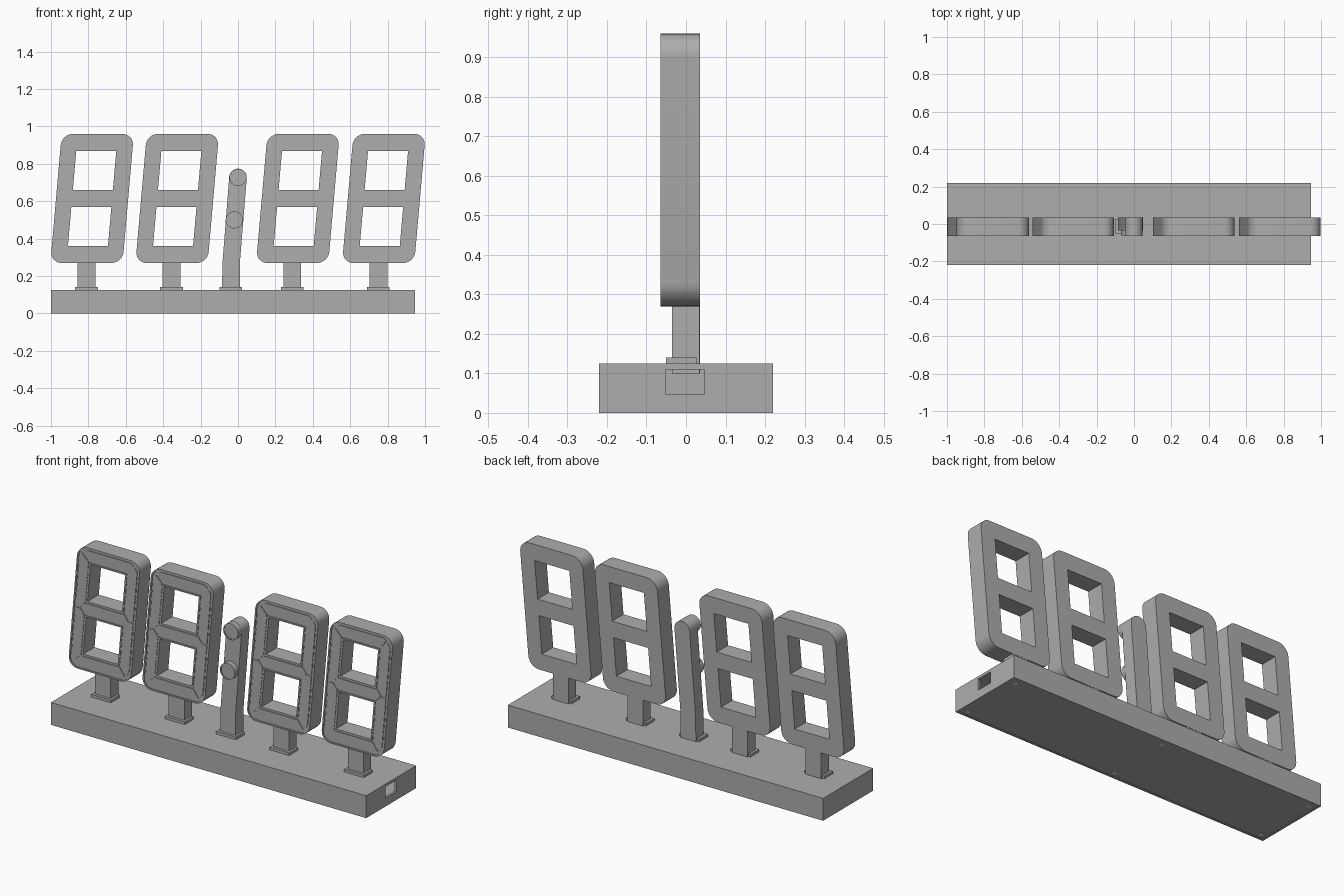
import bpy, math
from mathutils import Matrix, Vector

cube = bpy.data.objects.get("Cube")
if cube:
    bpy.data.objects.remove(cube)

SLANT = 0.0875
FRONT, BACK = -0.065, 0.035


def material(name, value):
    m = bpy.data.materials.new(name)
    m.use_nodes = True
    colour = (value, value, value, 1)
    m.diffuse_color = colour
    m.node_tree.nodes["Principled BSDF"].inputs["Base Color"].default_value = colour
    return m


grey = material("grey plastic", 0.42)
pale = material("pale grey", 0.75)


def add(name, mesh, mat):
    obj = bpy.data.objects.new(name, mesh)
    bpy.context.collection.objects.link(obj)
    mesh.materials.clear()
    mesh.materials.append(mat)
    return obj


def smooth(obj):
    bpy.ops.object.select_all(action="DESELECT")
    obj.select_set(True)
    bpy.context.view_layer.objects.active = obj
    bpy.ops.object.shade_smooth_by_angle(angle=math.radians(30))


def plate(name, loops, y0, y1, origin=(0, 0), slant=0, mat=grey):
    """Extrude closed x-z outlines (nested ones become holes) from y0 to y1."""
    curve = bpy.data.curves.new(name, "CURVE")
    curve.dimensions, curve.fill_mode = "2D", "BOTH"
    curve.extrude = (y1 - y0) / 2
    for loop in loops:
        spline = curve.splines.new("POLY")
        spline.points.add(len(loop) - 1)
        for point, (x, z) in zip(spline.points, loop):
            point.co = (origin[0] + x + slant * z, origin[1] + z, 0, 1)
        spline.use_cyclic_u = True
    temp = bpy.data.objects.new(name, curve)
    bpy.context.collection.objects.link(temp)
    graph = bpy.context.evaluated_depsgraph_get()
    mesh = bpy.data.meshes.new_from_object(temp.evaluated_get(graph))
    bpy.data.objects.remove(temp)
    mesh.transform(Matrix.Translation((0, (y0 + y1) / 2, 0)) @ Matrix.Rotation(math.pi / 2, 4, "X"))
    obj = add(name, mesh, mat)
    smooth(obj)
    return obj


def box(name, lo, hi):
    bpy.ops.mesh.primitive_cube_add(size=1)
    obj = bpy.context.object
    obj.name = name
    lo, hi = Vector(lo), Vector(hi)
    obj.data.transform(Matrix.Translation((lo + hi) / 2) @ Matrix.Diagonal((hi - lo).to_4d()))
    obj.data.materials.append(grey)
    return obj


def cut(obj, cutters):
    for cutter in cutters:
        cutter.hide_render = True
        mod = obj.modifiers.new("cut", "BOOLEAN")
        mod.object, mod.solver = cutter, "EXACT"
    graph = bpy.context.evaluated_depsgraph_get()
    mesh = bpy.data.meshes.new_from_object(obj.evaluated_get(graph))
    obj.modifiers.clear()
    obj.data = mesh
    for cutter in cutters:
        bpy.data.objects.remove(cutter)


def rect(x0, x1, z0, z1):
    return [(x0, z0), (x1, z0), (x1, z1), (x0, z1)]


def rounded(hw, hh, r, steps=8):
    out = []
    for q, (sx, sz) in enumerate([(1, 1), (-1, 1), (-1, -1), (1, -1)]):
        for i in range(steps + 1):
            a = (q + i / steps) * math.pi / 2
            out.append((sx * (hw - r) + r * math.cos(a), sz * (hh - r) + r * math.sin(a)))
    return out


def circle(r, n=32):
    return [(r * math.cos(i * math.tau / n), r * math.sin(i * math.tau / n)) for i in range(n)]


def flip(loop, sx, sz):
    return [(sx * x, sz * z) for x, z in loop]


# Digit outline sizes
HW, HH, RADIUS = 0.193, 0.345, 0.06
HOLE_X, HOLE_LOW, HOLE_HIGH = 0.107, 0.045, 0.255
RIM, GAP = 0.008, 0.004


def window(grow):
    up = rect(-HOLE_X - grow, HOLE_X + grow, HOLE_LOW - grow, HOLE_HIGH + grow)
    return [up, flip(up, 1, -1)]


def segment_loops():
    ox, oz = HW - 0.016, HH - 0.016
    ix, iz = HOLE_X + 0.014, HOLE_HIGH + 0.014
    mid, tip = 0.031, (ox + ix) / 2
    half_top = [(ox - 0.045, oz), (ox - 0.02 - GAP, oz - 0.014), (ix - GAP, iz)]
    top = half_top + flip(half_top, -1, 1)[::-1]
    side = [(ox, oz - 0.045), (ox - 0.014, oz - 0.02 - GAP), (ix, iz - GAP),
            (ix, mid + GAP), (tip, GAP), (ox, GAP)]
    end = [(ix, mid), (tip - GAP, 0), (ix, -mid)]
    middle = end + flip(end, -1, 1)[::-1]
    loops = [top, flip(top, 1, -1), middle]
    loops += [flip(side, sx, sz) for sx in (1, -1) for sz in (1, -1)]
    return loops


def dash_loops():
    loops = []
    for x in (HW - 0.0145, HOLE_X + 0.0085):
        for i in range(10):
            z = 0.055 + i * 0.021
            dash = rect(x, x + 0.005, z, z + 0.01)
            loops += [flip(dash, sx, sz) for sx in (1, -1) for sz in (1, -1)]
    return loops


def stem(name, x, top):
    box(name + "_stem", (x - 0.048, -0.035, 0.10), (x + 0.048, 0.034, top))
    box(name + "_collar", (x - 0.061, -0.05, 0.12), (x + 0.061, 0.026, 0.14))


# Four slanted digits on stems
for number, x in enumerate((-0.78, -0.325, 0.32, 0.78), 1):
    name = "digit_%d" % number
    place = dict(origin=(x, 0.6145), slant=SLANT)
    outline = rounded(HW, HH, RADIUS)
    plate(name + "_body", [outline] + window(0), FRONT + 0.005, BACK, **place)
    plate(name + "_outer_rim", [outline, rounded(HW - RIM, HH - RIM, RADIUS - RIM)],
          FRONT, FRONT + 0.005, **place)
    rims = [loop for pair in zip(window(0), window(RIM)) for loop in pair]
    plate(name + "_window_rims", rims, FRONT, FRONT + 0.005, **place)
    plate(name + "_segments", segment_loops(), FRONT + 0.001, FRONT + 0.005, **place)
    plate(name + "_dashes", dash_loops(), FRONT + 0.001, FRONT + 0.005, **place)
    stem(name, x - 0.03, 0.275)

# Bent colon arm with a rounded top and two round lamps
R = 0.047
tilt = math.atan(SLANT)
cap = [(R * math.cos(a), 0.727 + R * math.sin(a))
       for a in (i * math.pi / 12 - tilt for i in range(13))]
arm = [(0.010, 0.10), (0.010, 0.27)] + cap + [(-0.083, 0.27), (-0.086, 0.10)]
plate("colon_arm", [arm], -0.035, BACK)
box("colon_collar", (-0.1, -0.05, 0.12), (0.022, 0.026, 0.14))
for name, spot in (("upper", (0, 0.727)), ("lower", (-0.02, 0.50))):
    plate(name + "_lamp", [circle(R - 0.002)], FRONT + 0.003, -0.03, spot)
    plate(name + "_lamp_rim", [circle(R - 0.001), circle(R - 0.008)], FRONT, -0.03, spot)

# Hollow base with a socket opening in one end
base = box("base", (-1, -0.22, 0), (0.945, 0.22, 0.125))
cut(base, [box("cavity", (-0.988, -0.208, -0.1), (0.933, 0.208, 0.113)),
           box("socket", (0.9, -0.05, 0.047), (1.0, 0.045, 0.11))])
box("bottom_plate", (-0.987, -0.207, 0.002), (0.932, 0.207, 0.014))

# Screws in the underside
for x in (-0.955, -0.027, 0.9):
    for y in (-0.18, 0.18):
        bpy.ops.mesh.primitive_cylinder_add(vertices=20, radius=0.014, depth=0.004, location=(x, y, 0.0025))
        screw = bpy.context.object
        screw.name = "screw"
        screw.data.materials.append(pale)
        smooth(screw)
